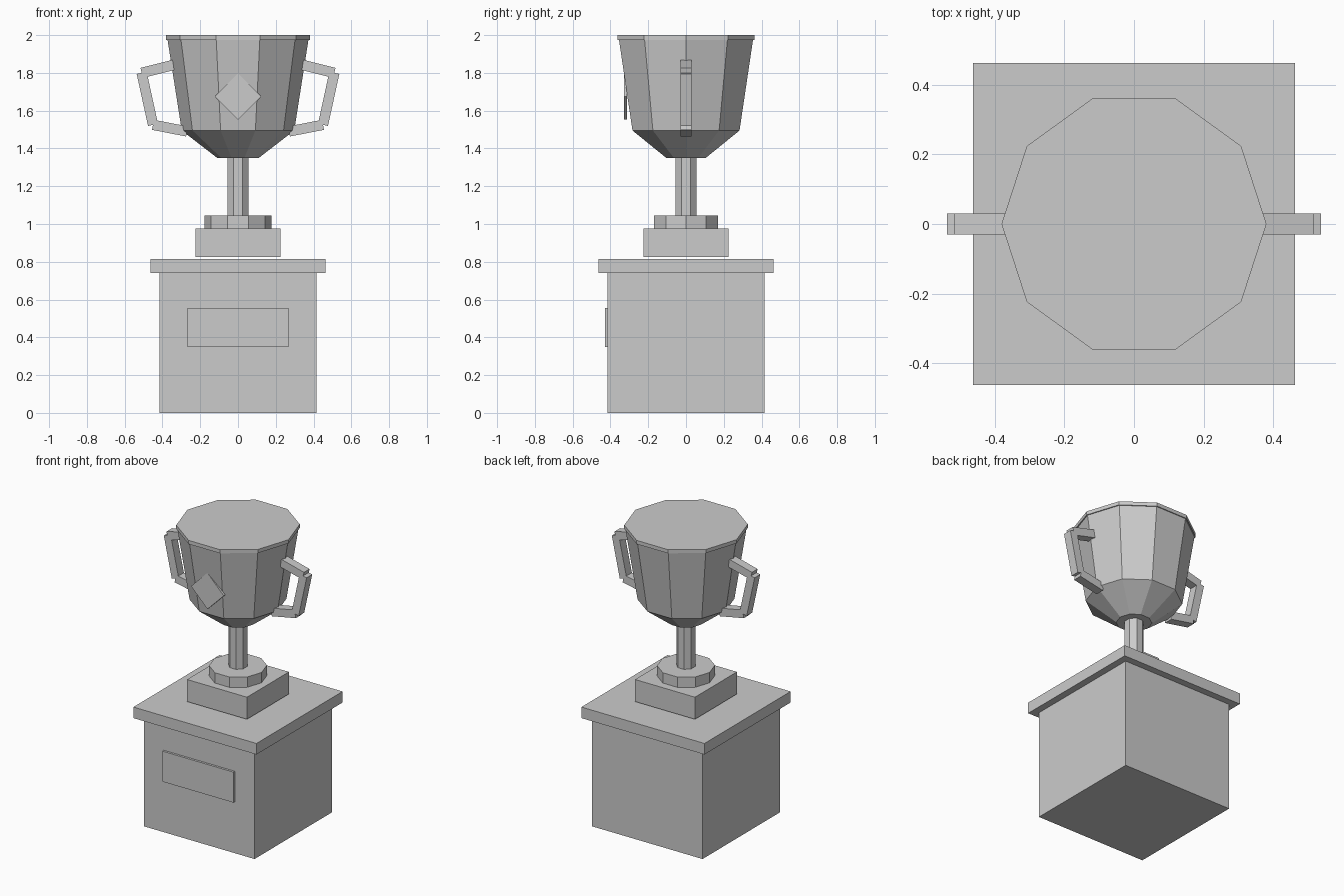
import bpy, bmesh
from math import pi, sin, cos
from mathutils import Vector, Matrix

if "Cube" in bpy.data.objects:
    bpy.data.objects.remove(bpy.data.objects["Cube"])


def finish(name, bm):
    bmesh.ops.recalc_face_normals(bm, faces=bm.faces)
    mesh = bpy.data.meshes.new(name)
    bm.to_mesh(mesh)
    bm.free()
    obj = bpy.data.objects.new(name, mesh)
    bpy.context.collection.objects.link(obj)
    return obj


def box(name, center, size, rot=Matrix()):
    bm = bmesh.new()
    m = Matrix.Translation(center) @ rot @ Matrix.Diagonal((*size, 1))
    bmesh.ops.create_cube(bm, size=1, matrix=m)
    return finish(name, bm)


def turned(name, sides, profile, offset=0.0):
    """Closed faceted solid from (radius, z) rings."""
    bm = bmesh.new()
    rings = [[bm.verts.new((r * cos(offset + 2 * pi * i / sides),
                            r * sin(offset + 2 * pi * i / sides), z))
              for i in range(sides)] for r, z in profile]
    for a, b in zip(rings, rings[1:]):
        for i in range(sides):
            j = (i + 1) % sides
            bm.faces.new((a[i], a[j], b[j], b[i]))
    bm.faces.new(rings[0])
    bm.faces.new(rings[-1])
    return finish(name, bm)


# Pedestal with top slab and front plaque
box("pedestal", (0, 0, 0.37), (0.83, 0.83, 0.74))
box("pedestal_slab", (0, 0, 0.7775), (0.924, 0.924, 0.075))
box("plaque", (0, -0.42, 0.4525), (0.534, 0.02, 0.207))

# Trophy foot and stem
box("foot_block", (0, 0, 0.9), (0.45, 0.45, 0.15))
turned("foot_disc", 10, [(0.178, 0.975), (0.178, 1.045)])
turned("stem", 8, [(0.06, 1.045), (0.06, 1.35)], pi / 8)

# Cup bowl and rim
turned("cup", 10, [(0.11, 1.35), (0.298, 1.495), (0.373, 1.975)])
turned("rim", 10, [(0.38, 1.975), (0.38, 2.0)])

# Diamond emblem on the cup front
box("diamond_emblem", (0, -0.32, 1.675), (0.174, 0.016, 0.174),
    Matrix.Rotation(pi / 4, 4, 'Y'))

# Handles: three square bars per side
path = [(0.33, 1.845), (0.51, 1.80), (0.45, 1.525), (0.27, 1.49)]
for side, s in (("right", 1), ("left", -1)):
    for part, a, b in zip(("upper", "outer", "lower"), path, path[1:]):
        p, q = Vector((s * a[0], 0, a[1])), Vector((s * b[0], 0, b[1]))
        d = (q - p).normalized()
        y = Vector((0, 1, 0))
        rot = Matrix((d.cross(y) * -1, y, d)).transposed().to_4x4()
        box(f"{side}_handle_{part}", (p + q) / 2,
            (0.054, 0.06, (q - p).length), rot)
